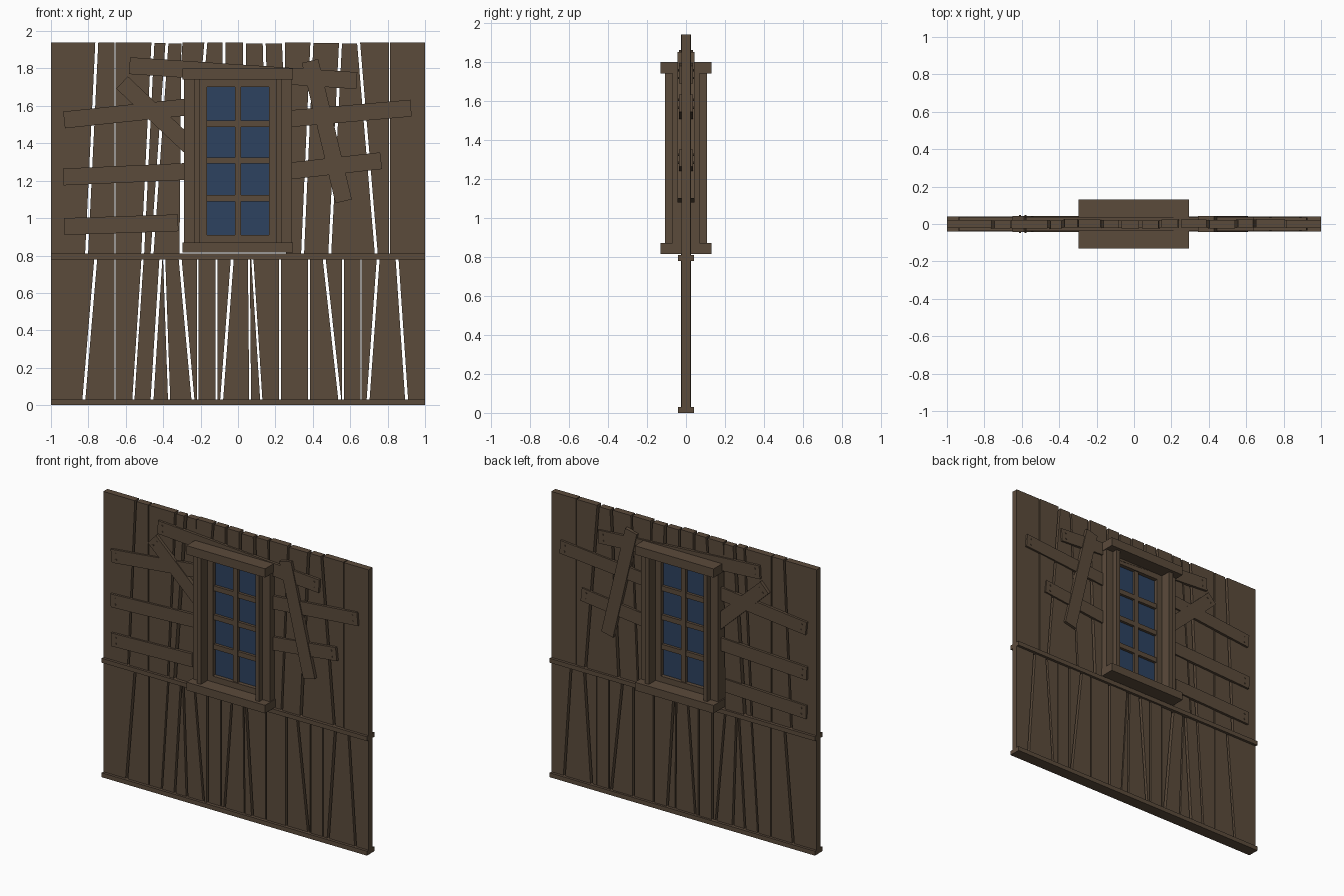
import bpy, bmesh, math, random
from mathutils import Matrix

if "Cube" in bpy.data.objects:
    bpy.data.objects.remove(bpy.data.objects["Cube"])
random.seed(4)


def material(name, rgb):
    m = bpy.data.materials.new(name)
    m.diffuse_color = (*rgb, 1)
    m.use_nodes = True
    m.node_tree.nodes["Principled BSDF"].inputs["Base Color"].default_value = m.diffuse_color
    return m


WOOD = material("old brown wood", (0.105, 0.070, 0.044))
GLASS = material("dark blue glass", (0.026, 0.054, 0.118))


def finish(name, bm, mat):
    bmesh.ops.recalc_face_normals(bm, faces=bm.faces)
    me = bpy.data.meshes.new(name)
    bm.to_mesh(me)
    bm.free()
    me.materials.append(mat)
    ob = bpy.data.objects.new(name, me)
    bpy.context.collection.objects.link(ob)
    return ob


def slab(name, outline, y0, y1, mat=WOOD):
    """Extrude an x-z outline from y0 to y1."""
    bm = bmesh.new()
    face = bm.faces.new([bm.verts.new((x, y0, z)) for x, z in outline])
    ext = bmesh.ops.extrude_face_region(bm, geom=[face])
    for v in ext["geom"]:
        if isinstance(v, bmesh.types.BMVert):
            v.co.y = y1
    return finish(name, bm, mat)


def box(name, x0, x1, depth, z0, z1, mat=WOOD):
    return slab(name, [(x0, z0), (x1, z0), (x1, z1), (x0, z1)], -depth, depth, mat)


def mirror_y(ob):
    mod = ob.modifiers.new("both_sides", "MIRROR")
    mod.use_axis = (False, True, False)


def planks(name, gaps, z0, z1, short=()):
    """Planks between gap lines given as (top x, bottom x, half width)."""
    edges = [(-1, -1, 0)] + gaps + [(1, 1, 0)]
    for i, (a, b) in enumerate(zip(edges, edges[1:])):
        inner = 0 < i < len(edges) - 2
        off = random.uniform(-0.005, 0.005) if inner else 0
        top = z1 - (random.uniform(0, 0.008) if inner and z1 > 1 else 0)
        bottom = 1.77 if i in short else z0
        slab(f"{name}_{i}", [(a[1] + a[2], bottom), (b[1] - b[2], bottom),
                             (b[0] - b[2], top), (a[0] + a[2], top)],
             off - 0.022, off + 0.022)


W, N = 0.008, 0.003
# upper wall planks, the ones above the window are short
planks("upper_plank", [
    (-.755, -.81, W), (-.657, -.657, N), (-.455, -.51, W), (-.38, -.46, W),
    (-.30, -.31, N), (-.172, -.187, W), (-.075, -.075, W), (.035, .035, W),
    (.14, .145, W), (.243, .25, W), (.395, .345, W), (.548, .49, W),
    (.645, .74, W), (.81, .81, N)], 0.80, 1.94, short=range(5, 10))

# lower wall planks, some of them wedge shaped
planks("lower_plank", [
    (-.76, -.825, W), (-.657, -.657, N), (-.51, -.56, .006), (-.412, -.46, W),
    (-.395, -.368, .006), (-.31, -.24, W), (-.215, -.215, .005),
    (-.115, -.115, .005), (-.03, -.088, W), (.058, .065, .005),
    (.076, .125, .006), (.225, .225, .006), (.38, .38, .006), (.46, .545, W),
    (.562, .562, .005), (.657, .657, N), (.75, .695, W), (.85, .902, W)], 0.02, 0.79)

# horizontal rails
box("base_rail", -1, 1, 0.04, 0, 0.03)
box("middle_rail", -1, 1, 0.04, 0.78, 0.81)

# window head, sill and stepped posts
box("window_head", -.298, .295, 0.13, 1.74, 1.80)
box("window_sill", -.298, .295, 0.13, 0.815, 0.87)
for side, s in (("left", -1), ("right", 1)):
    box(f"outer_post_{side}", *sorted((s * .235, s * .29)), 0.07, 0.86, 1.75)
    box(f"inner_post_{side}", *sorted((s * .205, s * .235)), 0.107, 0.86, 1.75)
    box(f"sash_stile_{side}", *sorted((s * .165, s * .205)), 0.035, 0.86, 1.75)

# sash rails, glazing bars and glass
box("sash_top", -.165, .165, 0.035, 1.70, 1.75)
box("sash_bottom", -.165, .165, 0.035, 0.86, 0.91)
box("glazing_bar_upright", -.017, .017, 0.027, 0.91, 1.70)
for i, z in enumerate((1.107, 1.308, 1.505)):
    box(f"glazing_bar_{i}", -.165, .165, 0.0265, z - .017, z + .017)
box("window_glass", -.165, .165, 0.008, 0.91, 1.70, GLASS)

# boards nailed across the wall on both sides: start, end, depth, nailed ends
boards = [
    ((-.58, 1.815), (.635, 1.735), .037, (0, 1)),
    ((-.93, 1.525), (-.26, 1.595), .037, (0,)),
    ((.26, 1.53), (.925, 1.588), .036, (1,)),
    ((-.935, 1.22), (-.26, 1.25), .037, (0,)),
    ((-.93, .955), (-.32, .975), .037, (0,)),
    ((-.62, 1.725), (-.26, 1.385), .043, (0,)),
    ((.385, 1.84), (.565, 1.09), .043, ()),
    ((.26, 1.25), (.765, 1.307), .036, (1,)),
]
for i, ((xa, za), (xb, zb), d, nailed) in enumerate(boards):
    length = math.hypot(xb - xa, zb - za)
    ux, uz = (xb - xa) / length, (zb - za) / length
    px, pz = -uz * .045, ux * .045
    mirror_y(slab(f"cross_board_{i}", [(xa - px, za - pz), (xb - px, zb - pz),
                                       (xb + px, zb + pz), (xa + px, za + pz)], -d, -.018))
    for end in nailed:
        t = length - .035 if end else .035
        bm = bmesh.new()
        for k in (-.45, .45):
            bmesh.ops.create_cone(
                bm, cap_ends=True, segments=6, radius1=.006, radius2=.006, depth=.008,
                matrix=Matrix.Translation((xa + ux * t + px * k, -d, za + uz * t + pz * k))
                @ Matrix.Rotation(math.pi / 2, 4, "X"))
        mirror_y(finish(f"board_nails_{i}_{end}", bm, WOOD))
